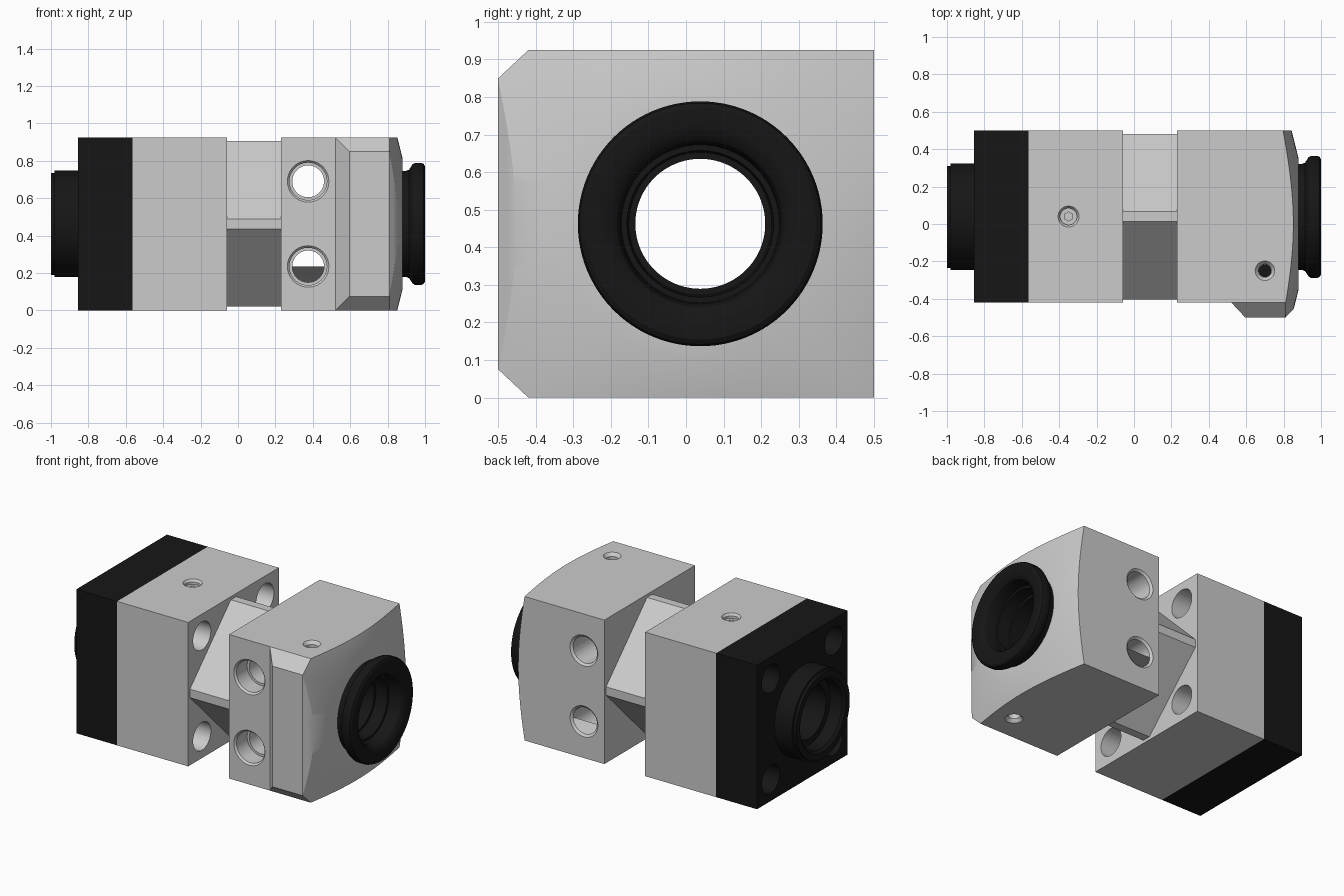
import bpy, bmesh
from math import cos, sin, pi
from mathutils import Matrix, Vector

if "Cube" in bpy.data.objects:
    bpy.data.objects.remove(bpy.data.objects["Cube"])

CY, CZ, H = 0.038, 0.4625, 0.925      # optical axis and block height
Y0, Y1 = -0.42, 0.5                   # front and back faces of the blocks

black = bpy.data.materials.new("black_plastic")
black.diffuse_color = (0.008, 0.008, 0.008, 1)
black.use_nodes = True
black.node_tree.nodes["Principled BSDF"].inputs["Base Color"].default_value = black.diffuse_color


def make(name, bm, mat=None):
    bmesh.ops.recalc_face_normals(bm, faces=bm.faces)
    me = bpy.data.meshes.new(name)
    bm.to_mesh(me)
    bm.free()
    ob = bpy.data.objects.new(name, me)
    bpy.context.collection.objects.link(ob)
    if mat:
        me.materials.append(mat)
    return ob


def box(name, x0, x1, y0, y1, z0, z1, mat=None):
    bm = bmesh.new()
    bmesh.ops.create_cube(bm, size=1)
    for v in bm.verts:
        v.co = ((x0 + x1) / 2 + v.co.x * (x1 - x0),
                (y0 + y1) / 2 + v.co.y * (y1 - y0),
                (z0 + z1) / 2 + v.co.z * (z1 - z0))
    return make(name, bm, mat)


def lathe(name, prof, cy=CY, mat=None, n=96):
    """Closed (x, radius) profile revolved about an axis along x."""
    bm = bmesh.new()
    rings = [[bm.verts.new((x, cy + r * cos(2 * pi * i / n), CZ + r * sin(2 * pi * i / n)))
              for x, r in prof] for i in range(n)]
    m = len(prof)
    for i in range(n):
        a, b = rings[i], rings[(i + 1) % n]
        for j in range(m):
            k = (j + 1) % m
            if prof[j][1] + prof[k][1] > 0:
                bm.faces.new((a[j], a[k], b[k], b[j]))
    bmesh.ops.remove_doubles(bm, verts=bm.verts, dist=1e-6)
    return make(name, bm, mat)


def rod(name, a, b, r, r2=None, mat=None, n=40):
    """Cylinder or cone between two points."""
    a, b = Vector(a), Vector(b)
    d = b - a
    rot = Vector((0, 0, 1)).rotation_difference(d).to_matrix().to_4x4()
    bm = bmesh.new()
    bmesh.ops.create_cone(bm, cap_ends=True, segments=n, radius1=r,
                          radius2=r if r2 is None else r2, depth=d.length,
                          matrix=Matrix.Translation((a + b) / 2) @ rot)
    return make(name, bm, mat)


def boolean(ob, tools, op='DIFFERENCE'):
    bpy.context.view_layer.objects.active = ob
    for t in tools:
        t.hide_render = True
        mod = ob.modifiers.new("bool", 'BOOLEAN')
        mod.operation, mod.solver, mod.object = op, 'EXACT', t
        bpy.ops.object.modifier_apply(modifier=mod.name)
        bpy.data.objects.remove(t)


def bore(x0, x1, r=0.173):
    return rod("cutter", (x0, CY, CZ), (x1, CY, CZ), r, n=96)


corners = [(y, z) for y in (Y0 + 0.14, Y1 - 0.14) for z in (0.14, H - 0.14)]

# Black end plate with four corner screw recesses
plate = box("end_plate", -0.855, -0.565, Y0, Y1, 0, H, black)
boolean(plate, [bore(-0.9, -0.5)] +
        [rod("cutter", (-0.9, y, z), (-0.68, y, z), 0.09) for y, z in corners])

# Black end collar
lathe("end_collar", [(-0.85, 0.285), (-0.98, 0.285), (-0.982, 0.272), (-1, 0.272),
                     (-1, 0.232), (-0.985, 0.215), (-0.9, 0.215), (-0.9, 0.173),
                     (-0.85, 0.173)], mat=black)

# Left block with corner holes and a top screw hole
left = box("left_block", -0.565, -0.06, Y0, Y1, 0, H)
boolean(left, [bore(-0.6, 0)] +
        [rod("cutter", (-0.35, y, z), (0, y, z), 0.09) for y, z in corners] +
        [rod("cutter", (-0.35, 0.04, H - 0.08), (-0.35, 0.04, H + 0.05), 0.045),
         rod("cutter", (-0.35, 0.04, H - 0.015), (-0.35, 0.04, H + 0.001), 0.045, 0.057)])
screw = rod("top_set_screw", (-0.35, 0.04, H - 0.1), (-0.35, 0.04, H - 0.03), 0.045)
boolean(screw, [rod("cutter", (-0.35, 0.04, H - 0.07), (-0.35, 0.04, H), 0.024, n=6)])

# Diamond-shaped connecting bar with blunt corners
bm = bmesh.new()
R, T = 0.4425, 0.027
pts = [(R, -T), (R, T), (T, R), (-T, R), (-R, T), (-R, -T), (-T, -R), (T, -R)]
face = bm.faces.new([bm.verts.new((-0.06, 0.04 + y, CZ + z)) for y, z in pts])
ext = bmesh.ops.extrude_face_region(bm, geom=[face])
bmesh.ops.translate(bm, vec=(0.29, 0, 0),
                    verts=[g for g in ext["geom"] if isinstance(g, bmesh.types.BMVert)])
bar = make("diamond_bar", bm)
boolean(bar, [bore(-0.1, 0.3)])

# Right block: box plus chamfered front pad, trimmed by a shallow cone
right = box("right_block", 0.23, 0.885, Y0, Y1, 0, H)
bm = bmesh.new()
for x0, x1, y, c in ((0.52, 0.885, Y0, 0), (0.595, 0.81, -0.5, 0.075)):
    for x in (x0, x1):
        for z in (c, H - c):
            bm.verts.new((x, y, z))
bmesh.ops.convex_hull(bm, input=bm.verts)
bmesh.ops.dissolve_limit(bm, angle_limit=0.01, verts=bm.verts, edges=bm.edges)
boolean(right, [make("front_pad", bm)], 'UNION')
boolean(right, [lathe("cone", [(0.1, 0), (0.1, 0.9), (0.7425, 0.9), (0.88, 0.35), (0.88, 0)],
                      cy=0, n=128)], 'INTERSECT')
cuts = [bore(0.2, 0.7), bore(0.6, 1, 0.285)]
for z in (0.235, 0.69):               # clamp bolt holes, counterbored at the front
    cuts += [rod("cutter", (0.375, -0.6, z), (0.375, 0.6, z), 0.085),
             rod("cutter", (0.375, -0.5, z), (0.375, Y0 + 0.12, z), 0.1),
             rod("cutter", (0.375, Y0 - 0.001, z), (0.375, Y0 + 0.012, z), 0.112, 0.1),
             rod("cutter", (0.375, Y1 + 0.001, z), (0.375, Y1 - 0.012, z), 0.1, 0.085)]
for z, s in ((H, 1), (0, -1)):        # set screw holes, top and bottom
    cuts += [rod("cutter", (0.7, -0.25, z - 0.25 * s), (0.7, -0.25, z + 0.1 * s), 0.035),
             rod("cutter", (0.7, -0.25, z - 0.02 * s), (0.7, -0.25, z + 0.001 * s), 0.035, 0.053)]
boolean(right, cuts)
for name, z, s in (("upper_set_screw", H, 1), ("lower_set_screw", 0, -1)):
    rod(name, (0.7, -0.25, z - 0.24 * s), (0.7, -0.25, z - 0.12 * s), 0.034, mat=black)

# Black eyepiece with rounded lip
lathe("eyepiece", [(0.6, 0.284), (0.9, 0.284), (0.915, 0.29), (0.925, 0.305), (0.933, 0.319),
                   (0.946, 0.326), (0.98, 0.326), (0.992, 0.321), (1, 0.308), (1, 0.265),
                   (0.995, 0.24), (0.98, 0.222), (0.955, 0.213), (0.9, 0.21), (0.9, 0.195),
                   (0.82, 0.19), (0.82, 0.173), (0.6, 0.173)], mat=black)

# Smooth curved walls, keep edges sharp
bpy.ops.object.select_all(action='SELECT')
bpy.context.view_layer.objects.active = right
bpy.ops.object.shade_smooth_by_angle(angle=0.52)
